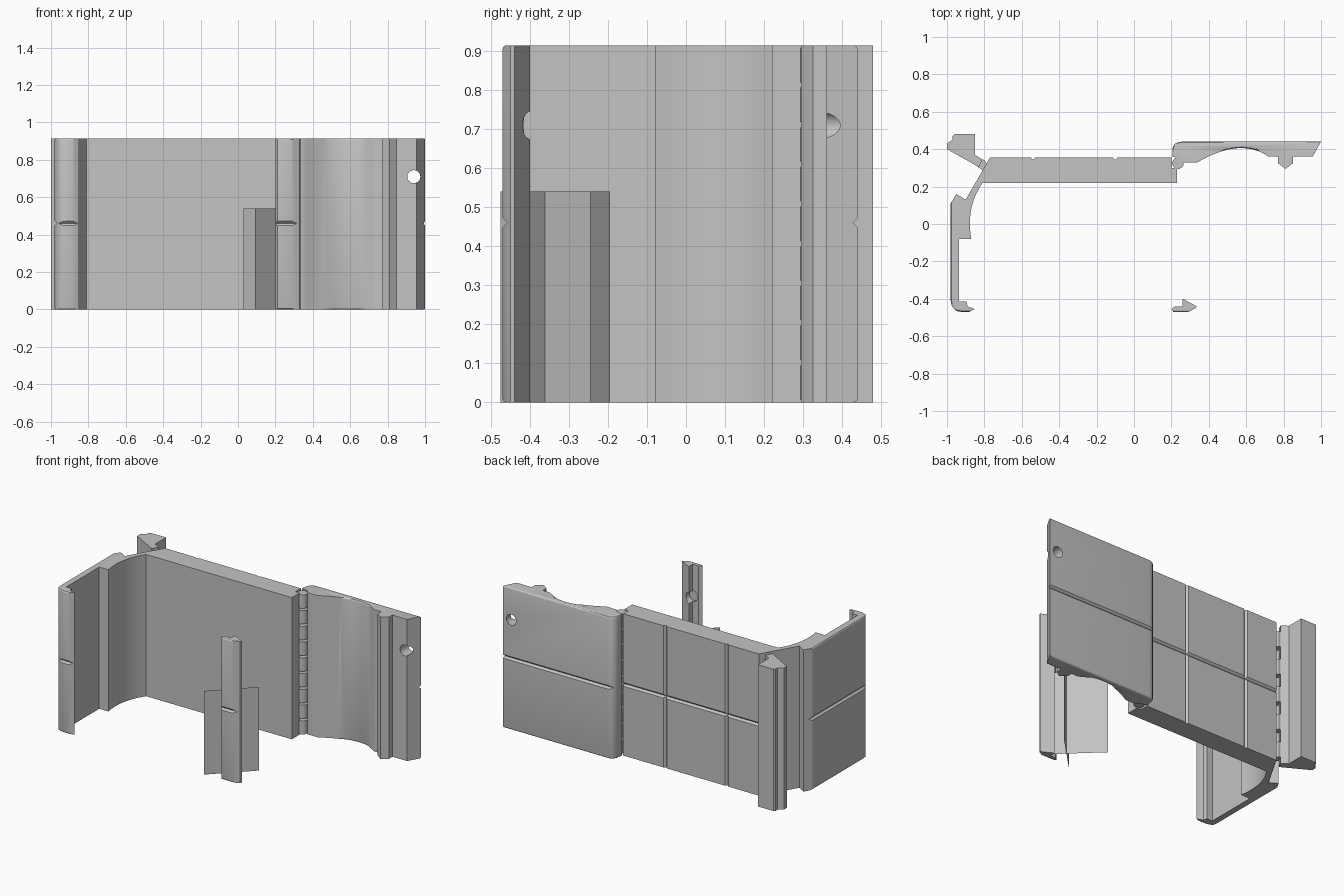
import bpy, bmesh, math
from mathutils import Vector, Matrix

if "Cube" in bpy.data.objects:
    bpy.data.objects.remove(bpy.data.objects["Cube"])

H = 0.915          # height of the full-height parts
GROOVE_Z = 0.46    # height of the panel line around the outside

grey = bpy.data.materials.new("plain_grey")
grey.use_nodes = True
COLOUR = (0.55, 0.55, 0.55, 1)
grey.diffuse_color = COLOUR
grey.node_tree.nodes["Principled BSDF"].inputs["Base Color"].default_value = COLOUR


def make(name, bm):
    me = bpy.data.meshes.new(name)
    bm.to_mesh(me)
    bm.free()
    me.materials.append(grey)
    ob = bpy.data.objects.new(name, me)
    bpy.context.collection.objects.link(ob)
    return ob


def curve(a, control, b, n=10):
    """Points on a quadratic curve from a to b."""
    a, c, b = Vector(a), Vector(control), Vector(b)
    ts = [i / n for i in range(n + 1)]
    return [tuple(a * (1 - t) ** 2 + c * 2 * t * (1 - t) + b * t * t) for t in ts]


def extrude(name, outline, z0=0.0, z1=H, rounded=None):
    """Raise a plan outline; soften the rim where rounded(x, y) holds."""
    bm = bmesh.new()
    face = bm.faces.new([bm.verts.new((x, y, z0)) for x, y in outline])
    top = bmesh.ops.extrude_face_region(bm, geom=[face])["geom"]
    for v in top:
        if isinstance(v, bmesh.types.BMVert):
            v.co.z = z1
    bmesh.ops.recalc_face_normals(bm, faces=bm.faces)
    if rounded:
        rim = [e for e in bm.edges
               if abs(e.verts[0].co.z - e.verts[1].co.z) < 1e-4
               and all(rounded(v.co.x, v.co.y) for v in e.verts)]
        bmesh.ops.bevel(bm, geom=rim, offset=0.01, segments=3, profile=0.5, affect='EDGES')
    return make(name, bm)


def bar(a, b, radius, sides):
    """Prism between two points; four sides give a diamond groove cutter."""
    a, b = Vector(a), Vector(b)
    bm = bmesh.new()
    turn = (b - a).to_track_quat('Z', 'Y').to_matrix().to_4x4()
    bmesh.ops.create_cone(bm, cap_ends=True, segments=sides, radius1=radius, radius2=radius,
                          depth=(b - a).length, matrix=Matrix.Translation((a + b) / 2) @ turn)
    if sides == 4:
        # turn so a corner points straight into the panel
        pts = [bm.verts[:][0].co - a]
        bm.verts.ensure_lookup_table()
        across = bm.verts[0].co - a.lerp(b, (bm.verts[0].co - a).dot(b - a) / (b - a).length_squared)
        if min(abs(c) for c in across if abs(c) > 1e-5) < radius * 0.9:
            bmesh.ops.rotate(bm, verts=bm.verts, cent=a,
                             matrix=Matrix.Rotation(math.pi / 4, 3, b - a))
    return make("cutter", bm)


def cut(ob, cutters):
    """Subtract the cutters, bake the result and drop them."""
    for c in cutters:
        c.hide_render = True
        m = ob.modifiers.new("cut", 'BOOLEAN')
        m.operation, m.solver, m.object = 'DIFFERENCE', 'EXACT', c
    bpy.context.view_layer.update()
    dg = bpy.context.evaluated_depsgraph_get()
    baked = bpy.data.meshes.new_from_object(ob.evaluated_get(dg))
    ob.modifiers.clear()
    ob.data = baked
    for c in cutters:
        bpy.data.objects.remove(c)


# Main wall and its bent side arm with the hooked front edge
wall = extrude("wall_and_side_arm", [
    (0.20, 0.355), (-0.77, 0.355), (-0.90, 0.13), (-0.95, 0.16), (-0.98, 0.11),
    *curve((-0.98, -0.41), (-0.975, -0.47), (-0.92, -0.47), 5),
    (-0.88, -0.47), (-0.85, -0.455), (-0.89, -0.44), (-0.895, -0.415), (-0.935, -0.415),
    (-0.935, -0.08), *curve((-0.87, -0.08), (-0.90, 0.09), (-0.81, 0.22)),
    (0.23, 0.22), (0.23, 0.30), (0.20, 0.30)],
    rounded=lambda x, y: x < -0.97 or y < -0.46 or (x < -0.915 and y < -0.45))
G = 0.012
cut(wall, [
    bar((-0.79, 0.355, GROOVE_Z), (0.25, 0.355, GROOVE_Z), G, 4),
    bar((-0.54, 0.355, -0.05), (-0.54, 0.355, H + 0.05), G, 4),
    bar((-0.10, 0.355, -0.05), (-0.10, 0.355, H + 0.05), G, 4),
    bar((-0.98, -0.50, GROOVE_Z), (-0.98, 0.20, GROOVE_Z), G, 4),
    bar((-1.0, -0.47, GROOVE_Z), (-0.80, -0.47, GROOVE_Z), G, 4)])

# Hinged flap with an arched inside, a rib and a hole
flap = extrude("flap", [
    *curve((0.205, 0.39), (0.205, 0.44), (0.255, 0.44), 5),
    (1.0, 0.44), (0.955, 0.36), (0.85, 0.36), (0.85, 0.325), (0.81, 0.295), (0.77, 0.325),
    (0.77, 0.36), *curve((0.72, 0.36), (0.57, 0.465), (0.34, 0.33), 14),
    (0.265, 0.33), (0.25, 0.35), (0.205, 0.36)],
    rounded=lambda x, y: y > 0.385)
cut(flap, [
    bar((0.15, 0.44, GROOVE_Z), (1.05, 0.44, GROOVE_Z), G, 4),
    bar((0.94, 0.25, 0.71), (0.94, 0.55, 0.71), 0.035, 24)])

# Hinge knuckles between wall and flap
N = 9
for i in range(N):
    z = i * H / N
    k = bar((0.235, 0.325, z + 0.007), (0.235, 0.325, z + H / N - 0.007), 0.031, 20)
    k.name = f"flap_hinge_knuckle_{i + 1}"

# Latch bar on the back corner with its bridging knuckles
extrude("latch_bar", [
    (-0.96, 0.48), (-0.85, 0.48), (-0.85, 0.37), (-0.81, 0.345), (-0.83, 0.305),
    (-1.0, 0.40), (-1.0, 0.43), (-0.97, 0.45), (-0.97, 0.47)])
for i in range(5):
    z = H * (i + 0.5) / 5
    extrude(f"latch_knuckle_{i + 1}", [
        (-0.84, 0.355), (-0.80, 0.342), (-0.787, 0.32), (-0.79, 0.30),
        (-0.82, 0.255), (-0.81, 0.29), (-0.84, 0.31)], z - 0.05, z + 0.05)

# Separate front catch with a blind hole
catch = extrude("front_catch", [
    (0.20, -0.455), (0.22, -0.44), (0.26, -0.44), (0.26, -0.40), (0.335, -0.44),
    (0.33, -0.45), (0.29, -0.47), (0.21, -0.47)],
    rounded=lambda x, y: y < -0.465)
cut(catch, [
    bar((0.15, -0.47, GROOVE_Z), (0.40, -0.47, GROOVE_Z), G, 4),
    bar((0.26, -0.455, 0.71), (0.26, -0.35, 0.71), 0.035, 24)])

# Two crossed thin sheets
for name, (x0, y0), (x1, y1) in (("sheet_a", (0.03, -0.195), (0.265, -0.42)),
                                 ("sheet_b", (0.09, -0.475), (0.32, -0.245))):
    bm = bmesh.new()
    bm.faces.new([bm.verts.new(p) for p in
                  ((x0, y0, 0), (x1, y1, 0), (x1, y1, 0.54), (x0, y0, 0.54))])
    make(name, bm)

# Smooth the curves, keep the corners crisp
for ob in bpy.context.collection.objects:
    if ob.type == 'MESH':
        ob.select_set(True)
        bpy.context.view_layer.objects.active = ob
bpy.ops.object.shade_smooth_by_angle(angle=math.radians(30))
